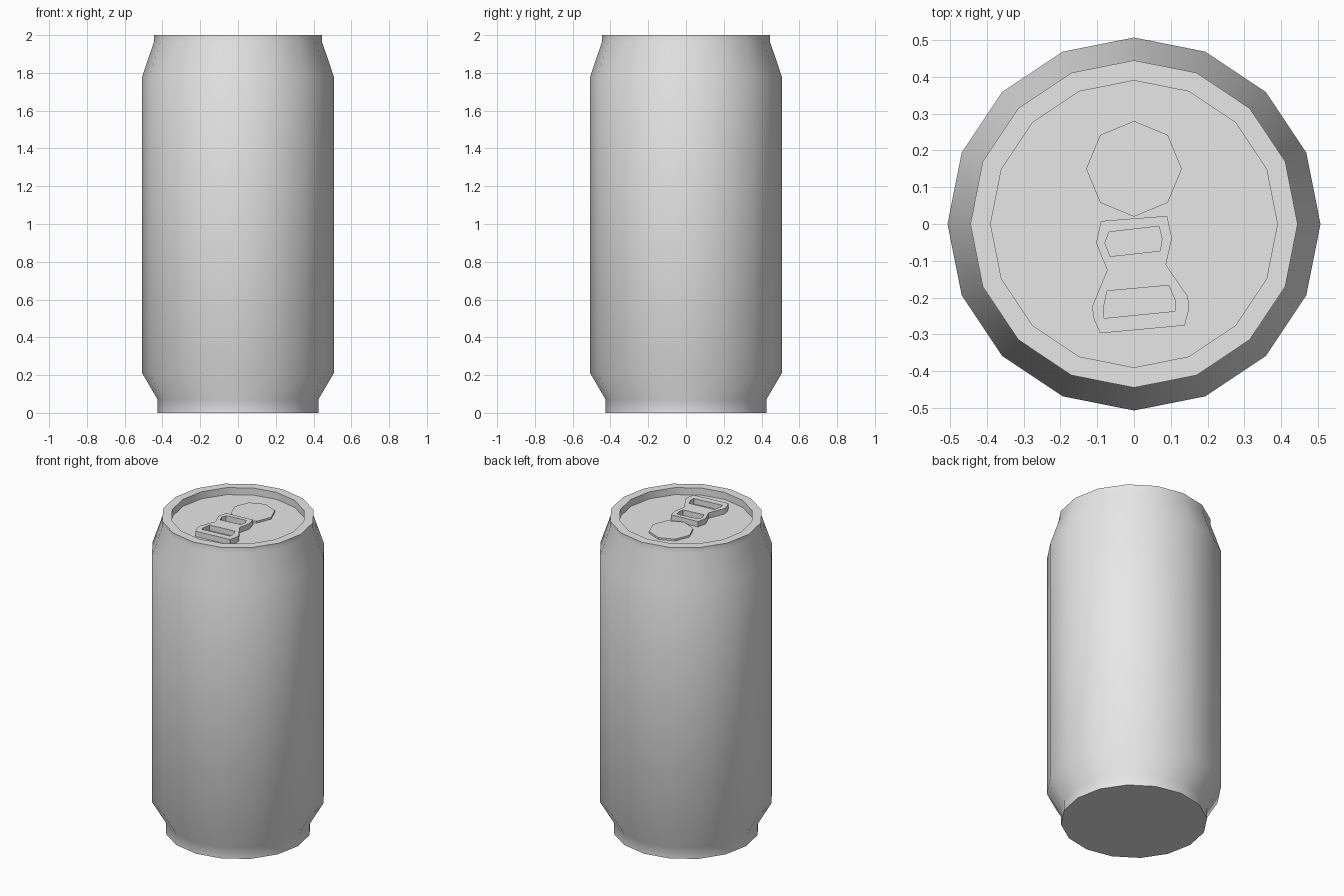
import bpy
import bmesh
from math import cos, sin, radians, tau
from mathutils import Vector

cube = bpy.data.objects.get("Cube")
if cube:
    bpy.data.objects.remove(cube, do_unlink=True)

metal = bpy.data.materials.new("light grey metal")
metal.use_nodes = True
GREY = (0.8, 0.8, 0.8, 1)
metal.diffuse_color = GREY
bsdf = next(n for n in metal.node_tree.nodes if n.type == "BSDF_PRINCIPLED")
bsdf.inputs["Base Color"].default_value = GREY

LID_Z = 1.955


def finish(bm, name, smooth=False):
    """Turn a bmesh into a named object with the metal material."""
    bmesh.ops.recalc_face_normals(bm, faces=bm.faces)
    mesh = bpy.data.meshes.new(name)
    bm.to_mesh(mesh)
    bm.free()
    mesh.materials.append(metal)
    obj = bpy.data.objects.new(name, mesh)
    bpy.context.collection.objects.link(obj)
    if smooth:
        bpy.ops.object.select_all(action="DESELECT")
        obj.select_set(True)
        bpy.context.view_layer.objects.active = obj
        bpy.ops.object.shade_smooth_by_angle(angle=radians(40))
    return obj


def lathe(name, profile, sides, centre=(0, 0), smooth=False):
    """Stack rings of (radius, height) and cap both ends."""
    bm = bmesh.new()
    rings = [[bm.verts.new((centre[0] + r * cos(tau * i / sides),
                            centre[1] + r * sin(tau * i / sides), z))
              for i in range(sides)] for r, z in profile]
    for low, high in zip(rings, rings[1:]):
        for i in range(sides):
            j = (i + 1) % sides
            bm.faces.new((low[i], low[j], high[j], high[i]))
    bm.faces.new(rings[0][::-1])
    bm.faces.new(rings[-1])
    return finish(bm, name, smooth)


def plate(name, loops, bottom, top):
    """Extrude an outline with holes into a flat plate."""
    bm = bmesh.new()
    for loop in loops:
        verts = [bm.verts.new((x, y, bottom)) for x, y in loop]
        for a, b in zip(verts, verts[1:] + verts[:1]):
            bm.edges.new((a, b))
    bmesh.ops.triangle_fill(bm, use_beauty=True, edges=bm.edges[:],
                            normal=Vector((0, 0, 1)))
    out = bmesh.ops.extrude_face_region(bm, geom=bm.faces[:],
                                        use_keep_orig=True)
    raised = [g for g in out["geom"] if isinstance(g, bmesh.types.BMVert)]
    bmesh.ops.translate(bm, verts=raised, vec=(0, 0, top - bottom))
    return finish(bm, name)


# Can body with foot, shoulder, rim and sunken lid
lathe("can_body", [(0.425, 0), (0.425, 0.07), (0.507, 0.21), (0.507, 1.78),
                   (0.445, 1.965), (0.445, 2), (0.39, 2), (0.39, LID_Z)],
      16, smooth=True)

# Raised mouth panel on the lid
lathe("mouth_panel", [(0.13, LID_Z - 0.005), (0.13, LID_Z + 0.012)], 8,
      centre=(0, 0.15))

# Pull tab: waisted outline with two finger holes
outline = [(-0.09, 0.008), (0.09, 0.022), (0.103, -0.038), (0.087, -0.111),
           (0.147, -0.198), (0.149, -0.233), (0.138, -0.276), (-0.092, -0.297),
           (-0.109, -0.26), (-0.114, -0.225), (-0.073, -0.125), (-0.103, -0.052)]
near_hole = [(-0.068, -0.022), (0.068, -0.006), (0.076, -0.041),
             (0.071, -0.073), (-0.065, -0.088), (-0.079, -0.052)]
far_hole = [(-0.073, -0.182), (0.095, -0.167), (0.111, -0.206),
            (0.111, -0.237), (-0.081, -0.256), (-0.081, -0.22)]
plate("pull_tab", [outline, near_hole, far_hole], LID_Z, LID_Z + 0.035)
